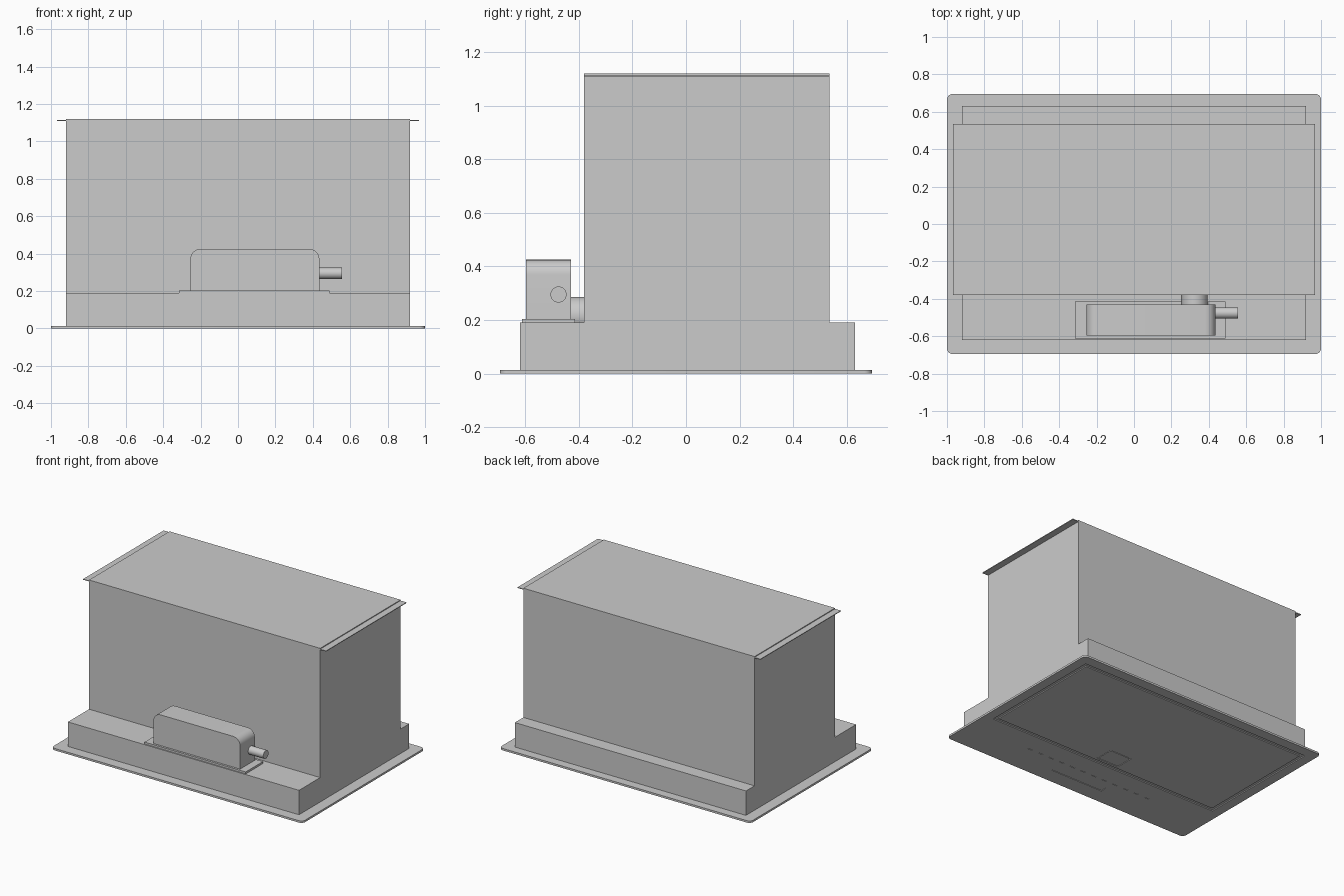
import bpy, bmesh, math
from mathutils import Matrix

if "Cube" in bpy.data.objects:
    bpy.data.objects.remove(bpy.data.objects["Cube"])


def finish(name, bm, smooth=True):
    bmesh.ops.recalc_face_normals(bm, faces=bm.faces)
    mesh = bpy.data.meshes.new(name)
    bm.to_mesh(mesh)
    bm.free()
    ob = bpy.data.objects.new(name, mesh)
    bpy.context.collection.objects.link(ob)
    if smooth:
        bpy.context.view_layer.objects.active = ob
        ob.select_set(True)
        bpy.ops.object.shade_smooth_by_angle(angle=math.radians(30))
        ob.select_set(False)
    return ob


def add_box(bm, x0, x1, y0, y1, z0, z1):
    m = Matrix.Translation(((x0 + x1) / 2, (y0 + y1) / 2, (z0 + z1) / 2))
    bmesh.ops.create_cube(bm, size=1, matrix=m @ Matrix.Diagonal((x1 - x0, y1 - y0, z1 - z0, 1)))


def box(name, *b):
    bm = bmesh.new()
    add_box(bm, *b)
    return finish(name, bm, False)


def rounded_box(name, b, axis, radius, keep=lambda e: True, segments=8):
    """Box with the edges running along one axis rounded."""
    bm = bmesh.new()
    add_box(bm, *b)
    edges = []
    for e in bm.edges:
        d = e.verts[1].co - e.verts[0].co
        if abs(d[axis]) > 0.99 * d.length and keep(e):
            edges.append(e)
    bmesh.ops.bevel(bm, geom=edges, offset=radius, segments=segments, profile=0.5, affect='EDGES')
    return finish(name, bm)


def cylinder(name, centre, radius, length, axis):
    bm = bmesh.new()
    rot = Matrix.Rotation(math.pi / 2, 4, 'Y' if axis == 'X' else 'X')
    bmesh.ops.create_cone(bm, cap_ends=True, segments=32, radius1=radius, radius2=radius,
                          depth=length, matrix=Matrix.Translation(centre) @ rot)
    return finish(name, bm)


def cut(target, cutter):
    cutter.hide_render = True
    mod = target.modifiers.new("cut", 'BOOLEAN')
    mod.operation, mod.solver, mod.object = 'DIFFERENCE', 'EXACT', cutter
    bpy.context.view_layer.objects.active = target
    bpy.ops.object.modifier_apply(modifier=mod.name)
    bpy.data.objects.remove(cutter)


# Cover plate at the bottom, with shallow recesses in its underside
plate = rounded_box("cover_plate", (-1, 1, -0.695, 0.695, 0, 0.014), 2, 0.03)
bm = bmesh.new()
add_box(bm, -0.93, 0.93, -0.315, 0.62, -0.01, 0.007)          # door opening
add_box(bm, -0.21, 0.21, -0.58, -0.535, -0.01, 0.004)         # display window
for i in range(12):                                          # row of indicator marks
    x = -0.495 + i * 0.09
    add_box(bm, x - 0.018, x + 0.018, -0.465, -0.457, -0.01, 0.003)
cut(plate, finish("plate_cutter", bm, False))

# Door panel set into the plate, with a square latch
door = box("door_panel", -0.905, 0.905, -0.29, 0.595, 0, 0.0075)
cut(door, box("latch_cutter", -0.09, 0.09, -0.27, -0.13, -0.01, 0.004))
rounded_box("latch", (-0.08, 0.08, -0.26, -0.14, 0.0005, 0.006), 2, 0.012, segments=4)

# Housing: low tray and tall body
box("lower_tray", -0.92, 0.92, -0.62, 0.632, 0.012, 0.19)
box("main_body", -0.92, 0.92, -0.38, 0.535, 0.188, 1.12)

# Mounting flanges along both top ends
for side, s in (("left", -1), ("right", 1)):
    x0, x1 = sorted((s * 0.918, s * 0.967))
    box(side + "_top_flange", x0, x1, -0.38, 0.535, 1.109, 1.114)

# Motor unit on the front ledge
box("motor_base", -0.315, 0.49, -0.612, -0.415, 0.188, 0.204)
rounded_box("motor_housing", (-0.255, 0.435, -0.597, -0.43, 0.202, 0.425), 1, 0.055,
            keep=lambda e: e.verts[0].co.z > 0.3)
cylinder("outlet_pipe", (0.49, -0.476, 0.295), 0.03, 0.13, 'X')
cylinder("body_connector", (0.325, -0.407, 0.216), 0.07, 0.06, 'Y')
